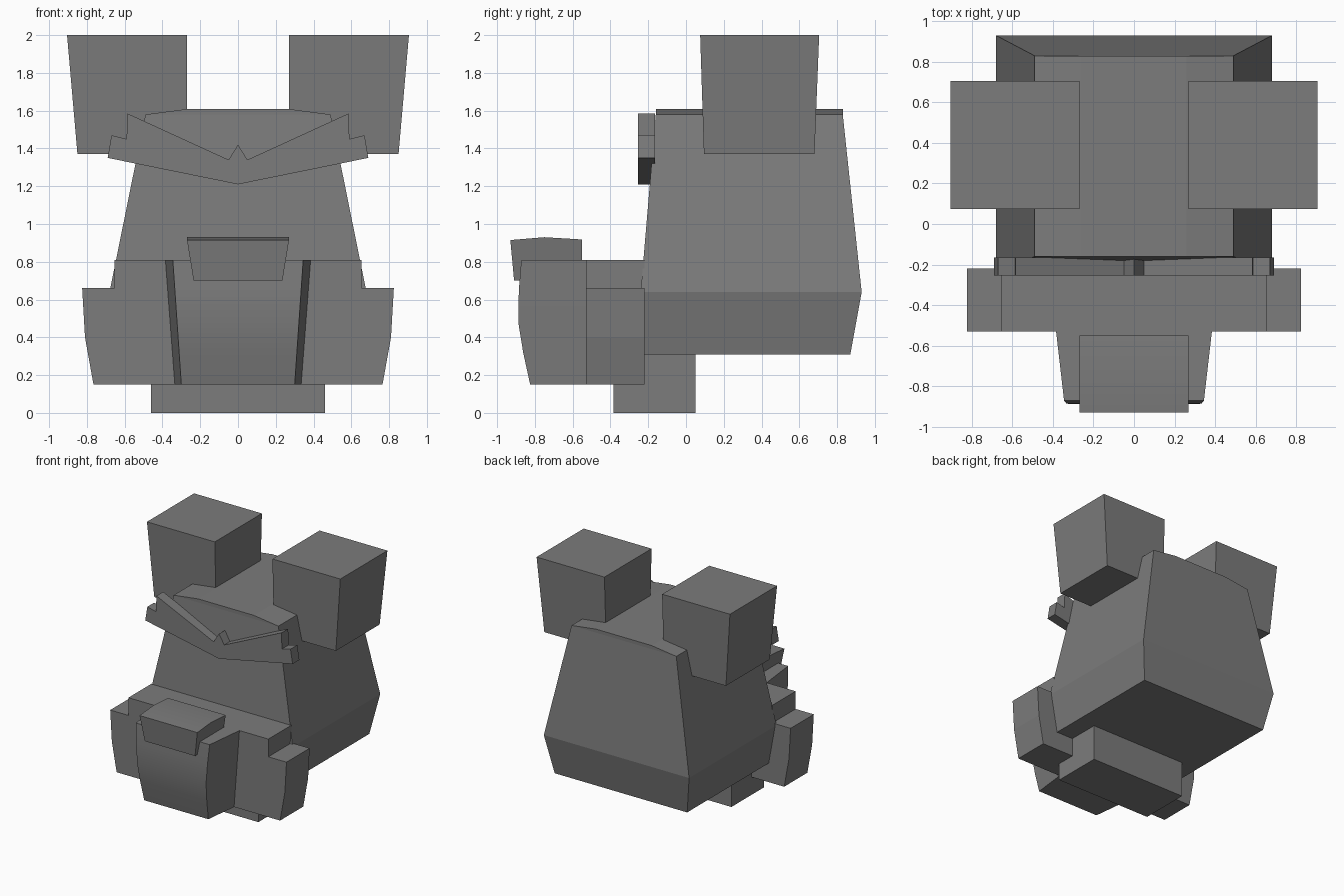
import bpy
import bmesh

cube = bpy.data.objects.get("Cube")
if cube:
    bpy.data.objects.remove(cube, do_unlink=True)

GREY = (0.2, 0.2, 0.2, 1.0)
grey = bpy.data.materials.new("mid grey")
grey.use_nodes = True
grey.diffuse_color = GREY
for node in grey.node_tree.nodes:
    if node.type == 'BSDF_PRINCIPLED':
        node.inputs["Base Color"].default_value = GREY
        node.inputs["Roughness"].default_value = 0.9


def loft(name, rings, smooth=False):
    """Join matching rings of points with quads and cap both ends."""
    bm = bmesh.new()
    loops = [[bm.verts.new(p) for p in ring] for ring in rings]
    count = len(loops[0])
    for low, high in zip(loops, loops[1:]):
        for i in range(count):
            j = (i + 1) % count
            bm.faces.new((low[i], low[j], high[j], high[i]))
    bm.faces.new(loops[0][::-1])
    bm.faces.new(loops[-1])
    bmesh.ops.recalc_face_normals(bm, faces=bm.faces)
    mesh = bpy.data.meshes.new(name)
    bm.to_mesh(mesh)
    bm.free()
    mesh.materials.append(grey)
    obj = bpy.data.objects.new(name, mesh)
    bpy.context.collection.objects.link(obj)
    if smooth:
        bpy.ops.object.select_all(action='DESELECT')
        obj.select_set(True)
        bpy.context.view_layer.objects.active = obj
        bpy.ops.object.shade_smooth_by_angle(angle=0.5)
    return obj


def rect(x0, x1, y0, y1, z):
    return [(x0, y0, z), (x1, y0, z), (x1, y1, z), (x0, y1, z)]


def slab(name, outline, y0, y1):
    """Extrude a mirrored half outline of (x, z) points along y."""
    full = outline + [(-x, z) for x, z in reversed(outline) if x > 0]
    return loft(name, [[(x, y, z) for x, z in full] for y in (y0, y1)])


# Body: tapered block with a waist ridge and a slightly raised crown
loft("body", [
    rect(-0.62, 0.62, -0.23, 0.87, 0.31),
    rect(-0.68, 0.68, -0.24, 0.93, 0.64),
    rect(-0.49, 0.49, -0.16, 0.83, 1.58),
    rect(-0.26, 0.26, -0.16, 0.83, 1.61),
])

# Eye blocks: straight inner side, flared outer side
for side, label in ((1, "left"), (-1, "right")):
    loft(label + "_eye", [
        rect(side * 0.27, side * 0.85, 0.095, 0.68, 1.37),
        rect(side * 0.27, side * 0.905, 0.075, 0.705, 2.0),
    ])

# Brow: notched plate across the face
slab("brow", [(0, 1.21), (0.69, 1.35), (0.67, 1.47), (0.59, 1.45),
              (0.585, 1.585), (0.05, 1.34), (0, 1.42)], -0.255, -0.165)

# Cheek block with stepped shoulders
slab("cheeks", [(0.765, 0.15), (0.81, 0.4), (0.825, 0.66),
                (0.655, 0.66), (0.655, 0.81)], -0.53, -0.22)

# Snout: curved front that narrows toward the bottom and the front
snout_profile = [(0.15, -0.825), (0.32, -0.862), (0.48, -0.888),
                 (0.65, -0.885), (0.81, -0.872)]
snout_rings = []
for z, front in snout_profile:
    t = (z - 0.15) / 0.66
    wide, narrow = 0.335 + 0.05 * t, 0.3 + 0.045 * t
    snout_rings.append([(-narrow, front, z), (narrow, front, z),
                        (wide, -0.525, z), (-wide, -0.525, z)])
loft("snout", snout_rings, smooth=True)

# Nose: gently arched top, narrower at the bottom
nose_profile = [(-0.91, 0.7), (-0.93, 0.915), (-0.75, 0.93),
                (-0.55, 0.918), (-0.55, 0.7)]
loft("nose", [[(s * (0.235 + 0.035 * min(1, (z - 0.7) / 0.215)), y, z)
               for y, z in nose_profile] for s in (-1, 1)], smooth=True)

# Foot block under the body
loft("foot", [rect(-0.46, 0.46, -0.385, 0.05, z) for z in (0, 0.32)])
